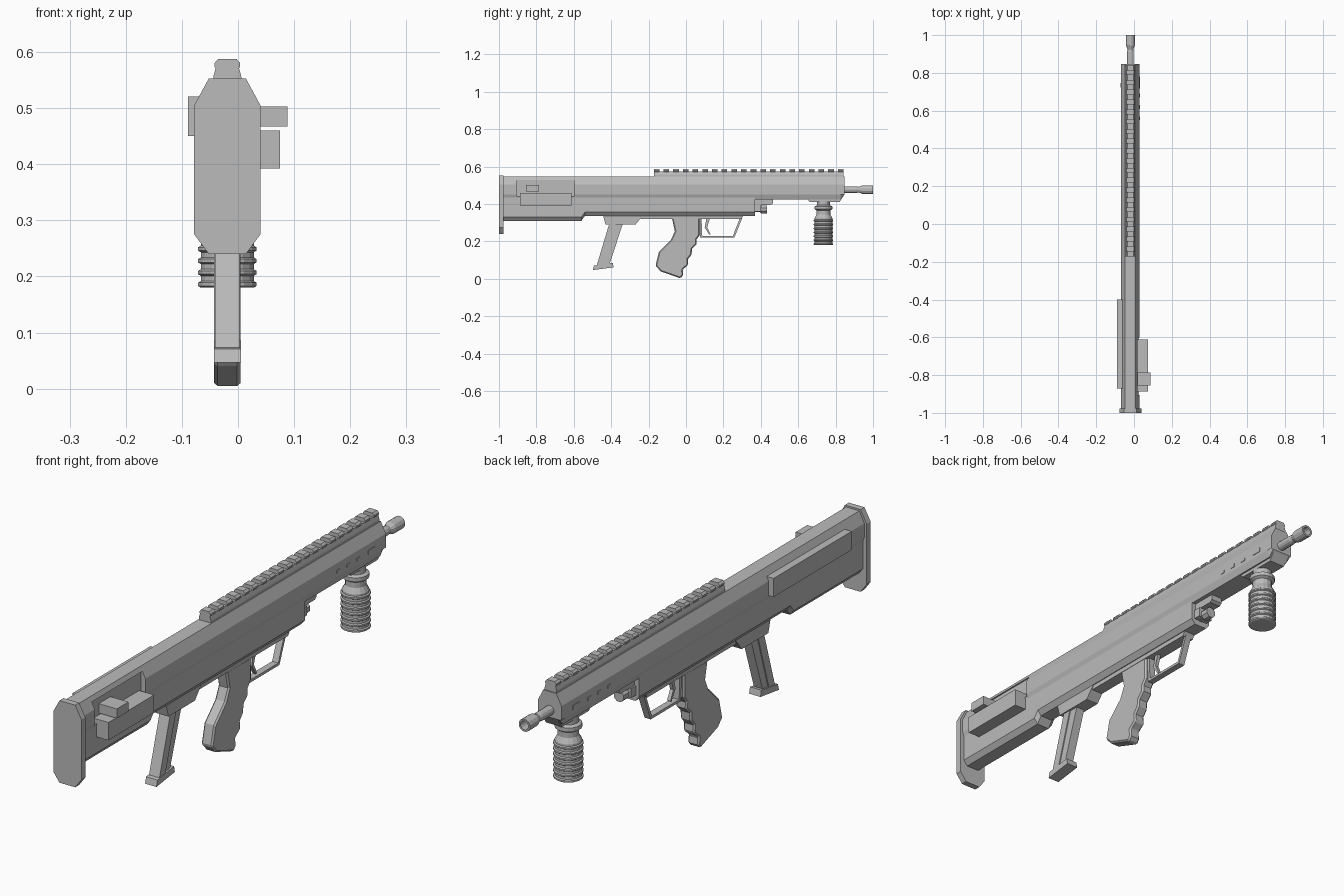
import bpy, bmesh, math
from mathutils import Vector

default_cube = bpy.data.objects.get("Cube")
if default_cube:
    bpy.data.objects.remove(default_cube, do_unlink=True)

CX = -.019  # centre line of the main body

grey = bpy.data.materials.new("plain grey")
grey.use_nodes = True
grey.diffuse_color = (.5, .5, .5, 1)
grey.node_tree.nodes["Principled BSDF"].inputs["Base Color"].default_value = (.5, .5, .5, 1)


def finish(name, bm):
    bmesh.ops.recalc_face_normals(bm, faces=bm.faces)
    mesh = bpy.data.meshes.new(name)
    bm.to_mesh(mesh)
    bm.free()
    mesh.materials.append(grey)
    obj = bpy.data.objects.new(name, mesh)
    bpy.context.collection.objects.link(obj)
    return obj


def skin(name, rings, cap=True):
    """Join matching rings of points into a closed solid."""
    bm = bmesh.new()
    loops = [[bm.verts.new(p) for p in ring] for ring in rings]
    for a, b in zip(loops, loops[1:]):
        for i in range(len(a)):
            j = (i + 1) % len(a)
            bm.faces.new((a[i], a[j], b[j], b[i]))
    if cap:
        bm.faces.new(loops[0])
        bm.faces.new(loops[-1])
    return finish(name, bm)


def loft(name, sections):
    """Sections along y; each is a half outline of (half width, height)."""
    rings = []
    for y, half in sections:
        outline = half + [(-w, z) for w, z in reversed(half)]
        rings.append([(CX + w, y, z) for w, z in outline])
    return skin(name, rings)


def slab(name, outline, half, bevel=0):
    """Side outline of (y, z) points extruded across the width."""
    obj = skin(name, [[(CX + s * half, y, z) for y, z in outline] for s in (-1, 1)])
    if bevel:
        mod = obj.modifiers.new("bevel", "BEVEL")
        mod.width = bevel
        mod.segments = 1
        mod.limit_method = "ANGLE"
        mod.angle_limit = math.radians(50)
    return obj


def box(name, x, y, z):
    return skin(name, [[(a, y[0], z[0]), (a, y[1], z[0]), (a, y[1], z[1]), (a, y[0], z[1])]
                       for a in x])


def lathe(name, profile, centre, axis, sides):
    """Turn a (radius, distance) profile around the y or z axis."""
    rings = []
    for r, d in profile:
        ring = []
        for i in range(sides):
            t = math.tau * (i + .5) / sides
            c, s = r * math.cos(t), r * math.sin(t)
            ring.append(Vector(centre) + Vector((c, d, s) if axis == "y" else (c, s, d)))
        rings.append(ring)
    return skin(name, rings)


# Upper body with chamfered top and a raised chin at the nose
def upper(bottom):
    return [(.028, .547), (.049, .505), (.049, .452), (.04, bottom)]


body = loft("upper_body", [(-.976, upper(.425)), (.825, upper(.425)), (.847, upper(.45))])

# Recess for the ejection port
cutter = box("port_cutter", (.012, .1), (-.905, -.6), (.443, .53))
cutter.hide_render = True
cut = body.modifiers.new("port", "BOOLEAN")
cut.operation = "DIFFERENCE"
cut.object = cutter
bpy.context.view_layer.objects.active = body
bpy.ops.object.modifier_apply(modifier=cut.name)
bpy.data.objects.remove(cutter, do_unlink=True)


# Lower body with a chamfered, stepped underside
def lower(bottom):
    return [(.043, .442), (.043, bottom + .02), (.027, bottom)]


loft("lower_body", [(-.976, lower(.31)), (-.56, lower(.31)),
                    (-.54, lower(.337)), (.37, lower(.337))])

# Butt plate
butt = [(.033, .553), (.059, .505), (.059, .275), (.033, .24)]
loft("butt_plate", [(-1, butt), (-.976, butt)])

# Side boxes and cheek plate
box("bolt_handle", (.01, .088), (-.855, -.785), (.467, .503))
box("side_box", (.01, .075), (-.887, -.612), (.392, .46))
box("cheek_plate", (-.089, -.06), (-.87, -.4), (.45, .521))

# Top rail and its teeth
rail = [(.025, .54), (.025, .556), (.02, .574)]
loft("rail_base", [(-.172, rail), (.842, rail)])
tooth = [(.02, .57), (.023, .574), (.023, .58), (.016, .588)]
TEETH = 20
for i in range(TEETH):
    start = -.172 + i * (1.014 - .03) / (TEETH - 1)
    loft("rail_tooth", [(start, tooth), (start + .03, tooth)])

# Barrel with a hollow flared muzzle
lathe("barrel", [(.018, .83), (.018, .91), (.016, .925), (.024, .945), (.024, 1),
                 (.017, 1), (.015, .94)], (CX, 0, .477), "y", 12)

# Ribbed front grip
ribs = []
for i in range(7):
    z = .18 + i * .021
    ribs += [(.048, z), (.053, z + .003), (.053, z + .009), (.048, z + .012)]
neck = [(.048, .325), (.037, .345), (.037, .366), (.048, .373), (.048, .388),
        (.036, .394), (.036, .42)]
lathe("front_grip", ribs + neck, (CX, .735, 0), "z", 16)
slab("front_grip_mount", [(.64, .44), (.66, .412), (.822, .412), (.846, .45)], .034)

# Sling block and stud ahead of the lower body
slab("sling_block", [(.36, .43), (.36, .396), (.455, .396), (.466, .404), (.466, .43)], .024)
lathe("sling_stud", [(.014, .36), (.014, .395), (.022, .4), (.022, .432)],
      (CX, 0, .371), "y", 8)
box("sling_bar", (CX - .03, CX + .03), (.365, .4), (.36, .396))

# Underside plate, trigger guard and trigger
slab("under_plate", [(-.24, .345), (-.24, .32), (.295, .32), (.31, .345)], .024)
slab("trigger_guard", [(.072, .325), (.076, .22), (.258, .22), (.3, .325),
                       (.288, .325), (.251, .23), (.087, .23), (.083, .325)], .013)
slab("trigger", [(.11, .325), (.1, .275), (.125, .235), (.131, .239),
                 (.113, .276), (.128, .325)], .007)

# Rear grip with finger grooves
slab("rear_grip", [(-.075, .325), (-.06, .255), (-.08, .21), (-.145, .145), (-.163, .07),
                   (-.135, .04), (-.03, .003), (-.015, .02), (-.018, .05), (.012, .075),
                   (.01, .105), (.03, .13), (.032, .16), (.057, .185), (.056, .21),
                   (.074, .235), (.074, .325)], .0235, .006)

# Magazine well and slanted magazine
slab("magazine_well", [(-.445, .345), (-.43, .29), (-.27, .29), (-.225, .345)], .027)
slab("magazine_rear", [(-.478, .07), (-.443, .07), (-.373, .3), (-.409, .3)], .022)
slab("magazine_front", [(-.45, .07), (-.41, .075), (-.336, .3), (-.38, .3)], .018)
slab("magazine_floor", [(-.498, .047), (-.387, .062), (-.392, .086), (-.492, .071)], .024)

# Small slots and pins along both sides of the nose
for side in (-1, 1):
    face = CX + side * .049
    for y, length in ((.56, .02), (.62, .02), (.68, .02), (.76, .04)):
        box("side_slot", (face - .002, face + .002), (y - length / 2, y + length / 2),
            (.466, .474 + length / 5))
